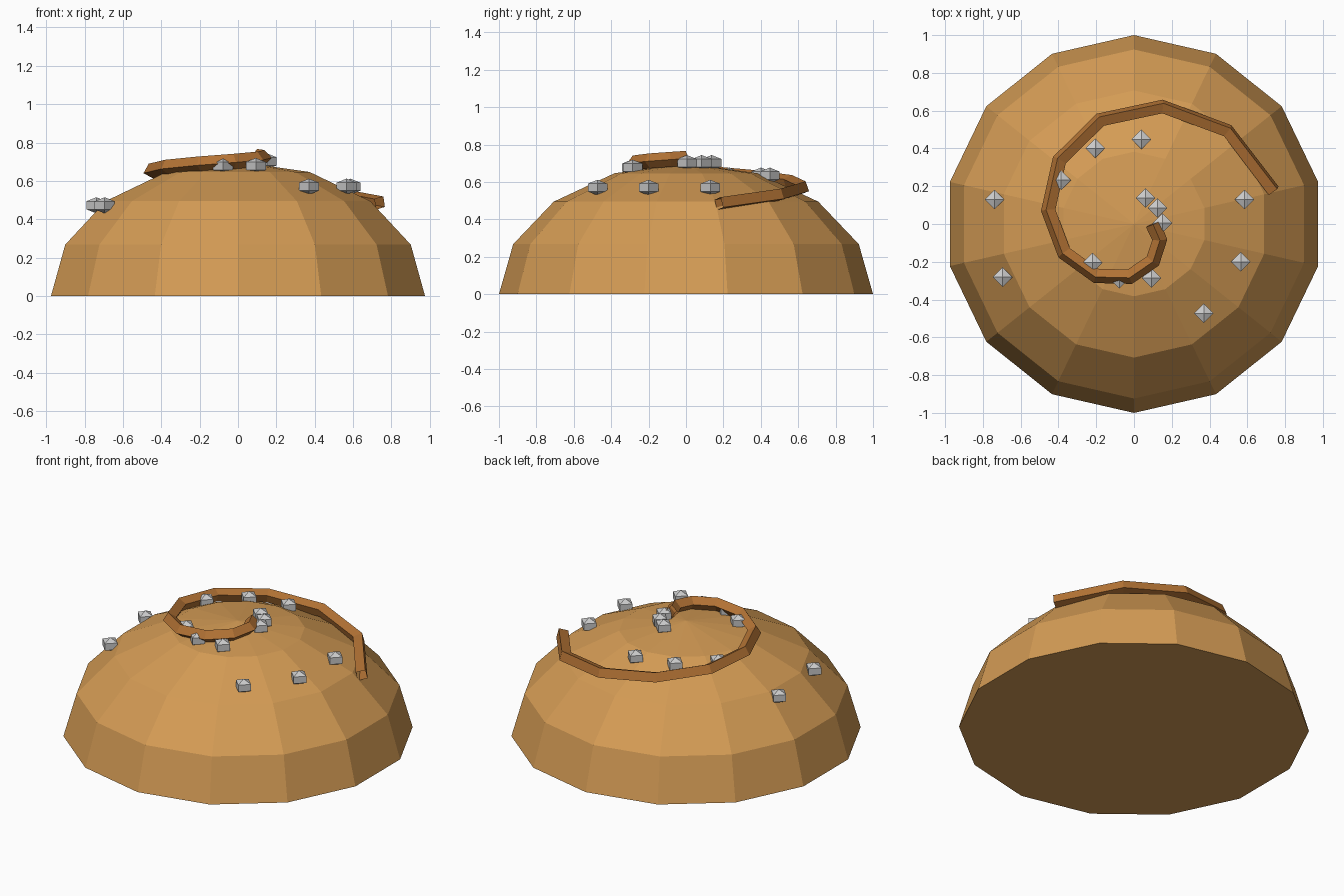
import bpy, bmesh
from math import sin, cos, pi, sqrt, radians

if "Cube" in bpy.data.objects:
    bpy.data.objects.remove(bpy.data.objects["Cube"])

HEIGHT = 0.7


def dome_z(r):
    return HEIGHT * sqrt(1 - r * r)


def material(name, rgb):
    m = bpy.data.materials.new(name)
    m.diffuse_color = (*rgb, 1)
    m.use_nodes = True
    m.node_tree.nodes["Principled BSDF"].inputs["Base Color"].default_value = m.diffuse_color
    return m


def add_mesh(name, bm, mat=None):
    me = bpy.data.meshes.new(name)
    bm.to_mesh(me)
    bm.free()
    ob = bpy.data.objects.new(name, me)
    bpy.context.collection.objects.link(ob)
    if mat:
        me.materials.append(mat)
    return ob


# Dome: 14-sided half sphere, flattened, closed underneath
bm = bmesh.new()
SIDES = 14
rings = []
for k in range(4):
    a = k * pi / 8
    rings.append([bm.verts.new((cos(a) * cos(pi / 2 + 2 * pi * i / SIDES),
                                cos(a) * sin(pi / 2 + 2 * pi * i / SIDES),
                                HEIGHT * sin(a))) for i in range(SIDES)])
top = bm.verts.new((0, 0, HEIGHT))
for i in range(SIDES):
    j = (i + 1) % SIDES
    for lo, hi in zip(rings, rings[1:]):
        bm.faces.new((lo[i], lo[j], hi[j], hi[i]))
    bm.faces.new((rings[-1][i], rings[-1][j], top))
bm.faces.new(rings[0][::-1])
add_mesh("dome", bm, material("dome_tan", (0.66, 0.33, 0.09)))

# Spiral strip: open half-round bevel along a spiral lying on the dome
cu = bpy.data.curves.new("spiral_strip", 'CURVE')
cu.dimensions = '3D'
cu.bevel_depth = 0.04
cu.bevel_resolution = 0
sp = cu.splines.new('POLY')
N = 12
sp.points.add(N - 1)
for i, p in enumerate(sp.points):
    r, a = 0.1 + 0.06 * i, -0.55 * i
    p.co = (r * cos(a), r * sin(a), dome_z(r) + 0.03, 1)
sp.use_smooth = False
strip = bpy.data.objects.new("spiral_strip", cu)
bpy.context.collection.objects.link(strip)
cu.materials.append(material("strip_brown", (0.45, 0.17, 0.035)))

# Studs: small faceted stones set in arcs around the dome
arcs = [(0.15, (66, 34, 2)), (0.30, (-72, -105, -137)), (0.45, (149, 117, 85)),
        (0.60, (12.5, -19.5, -52)), (0.75, (170, 202))]
n = 0
for r, angles in arcs:
    for deg in angles:
        n += 1
        bm = bmesh.new()
        bmesh.ops.create_uvsphere(bm, u_segments=4, v_segments=3, radius=0.06)
        ob = add_mesh(f"stud_{n:02d}", bm)
        a = radians(deg)
        ob.location = (r * cos(a), r * sin(a), dome_z(r) + 0.01)
        ob.scale = (1, 1, 0.7)
